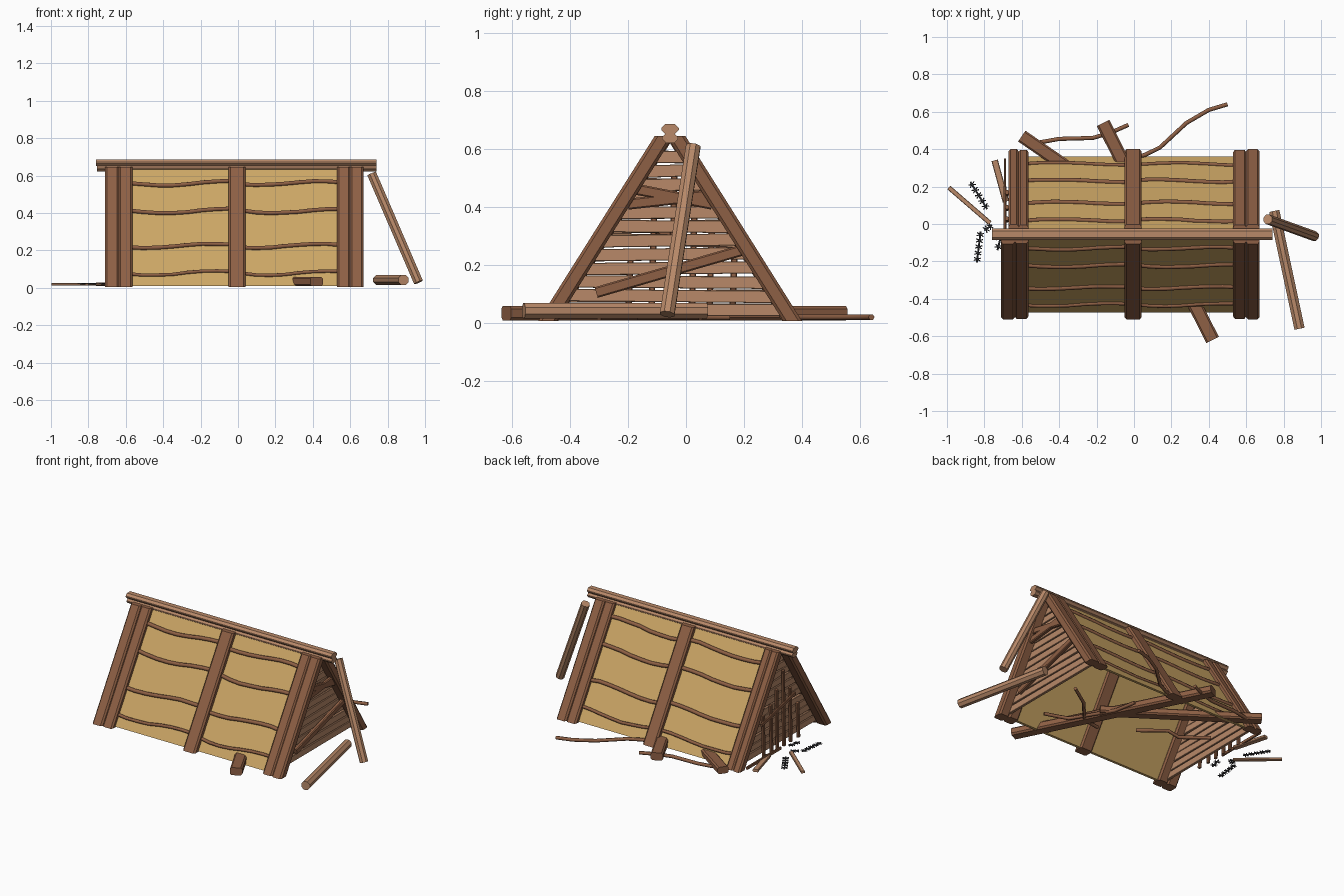
import bpy, bmesh, math, random
from mathutils import Vector, Matrix

random.seed(4)
cube = bpy.data.objects.get("Cube")
if cube:
    bpy.data.objects.remove(cube)


def material(name, r, g, b):
    m = bpy.data.materials.new(name)
    m.use_nodes = True
    m.diffuse_color = (r, g, b, 1)
    m.node_tree.nodes["Principled BSDF"].inputs["Base Color"].default_value = (r, g, b, 1)
    return m


BROWN = material("brown wood", 0.27, 0.115, 0.058)
LIGHT = material("pale wood", 0.48, 0.25, 0.14)
DARK = material("dark branch", 0.19, 0.08, 0.04)
STRAW = material("straw", 0.60, 0.38, 0.13)
IRON = material("dark iron", 0.04, 0.04, 0.045)

RIDGE_Y = -0.055
SLOPE = 0.63


def beam(name, p0, p1, w, h, mat, up=(0, 0, 1), chamfer=0.2, cut=None):
    """Chamfered prism from p0 to p1; cut trims it flat between two heights."""
    p0, p1 = Vector(p0), Vector(p1)
    axis = (p1 - p0).normalized()
    side = Vector(up).cross(axis).normalized()
    top = axis.cross(side)
    c = chamfer * min(w, h)
    a, b = w / 2, h / 2
    outline = [(a, b - c), (a - c, b), (c - a, b), (-a, b - c),
               (-a, c - b), (c - a, -b), (a - c, -b), (a, c - b)]
    bm = bmesh.new()
    rings = [[bm.verts.new(p + side * u + top * v) for u, v in outline] for p in (p0, p1)]
    bm.faces.new(rings[0])
    bm.faces.new(rings[1])
    for i in range(8):
        j = (i + 1) % 8
        bm.faces.new((rings[0][i], rings[0][j], rings[1][j], rings[1][i]))
    if cut:
        for z, n in ((cut[0], -1), (cut[1], 1)):
            geom = bm.verts[:] + bm.edges[:] + bm.faces[:]
            bmesh.ops.bisect_plane(bm, geom=geom, plane_co=(0, 0, z),
                                   plane_no=(0, 0, n), clear_outer=True)
            bmesh.ops.holes_fill(bm, edges=[e for e in bm.edges if e.is_boundary])
    bmesh.ops.recalc_face_normals(bm, faces=bm.faces)
    me = bpy.data.meshes.new(name)
    bm.to_mesh(me)
    bm.free()
    me.materials.append(mat)
    ob = bpy.data.objects.new(name, me)
    bpy.context.collection.objects.link(ob)
    return ob


def branch(name, pts, radius, mat=DARK):
    cu = bpy.data.curves.new(name, 'CURVE')
    cu.dimensions = '3D'
    cu.bevel_depth = radius
    cu.bevel_resolution = 1
    cu.use_fill_caps = True
    sp = cu.splines.new('POLY')
    sp.points.add(len(pts) - 1)
    for p, co in zip(sp.points, pts):
        p.co = (*co, 1)
    cu.materials.append(mat)
    ob = bpy.data.objects.new(name, cu)
    bpy.context.collection.objects.link(ob)


def half(z, inset=0.0):
    return 0.46 - SLOPE * z - inset


def on_slope(s, x, z, inset):
    return (x, RIDGE_Y + s * half(z, inset), z)


# Sloping sides: straw panel, boards and wavy branches
for s, side in ((-1, "front"), (1, "back")):
    normal = (0, s, SLOPE)
    beam(side + "_straw_panel", on_slope(s, -0.01, -0.1, 0.045), on_slope(s, -0.01, 0.75, 0.045),
         1.24, 0.014, STRAW, normal, 0, (0.01, 0.645))
    left = -0.71 if s < 0 else -0.67
    boards = [(left, (left - 0.565) / 2), ((left - 0.565) / 2, -0.565),
              (-0.05, 0.04), (0.53, 0.60), (0.60, 0.67)]
    for i, (x0, x1) in enumerate(boards):
        x = (x0 + x1) / 2
        d = 0.033 + 0.004 * (i % 2)
        beam(side + "_board", on_slope(s, x, -0.1, d), on_slope(s, x, 0.75, d),
             x1 - x0, 0.055, BROWN, normal, 0.18, (0.006, 0.645))
    for x0, x1 in ((-0.59, -0.03), (0.02, 0.55)):
        for z in (0.56, 0.412, 0.225, 0.08):
            phase = random.uniform(2.6, 4.0)
            pts = []
            for k in range(8):
                t = k / 7
                wob = 0.011 * math.sin(phase + 5 * t) + random.uniform(-0.002, 0.002)
                pts.append(on_slope(s, x0 + (x1 - x0) * t, z + wob, 0.034))
            branch(side + "_roof_branch", pts, 0.012 if z > 0.1 else 0.010, BROWN)

# Ridge poles
beam("ridge_pole_top", (-0.76, RIDGE_Y, 0.669), (0.74, RIDGE_Y, 0.669), 0.06, 0.034, LIGHT, chamfer=0.4)
beam("ridge_pole_lower", (-0.755, RIDGE_Y, 0.638), (0.74, RIDGE_Y, 0.638), 0.055, 0.034, LIGHT, chamfer=0.4)

# Planked gable ends
for x, end in ((0.60, "left"), (-0.63, "right")):
    for i in range(12):
        z = 0.045 + i * 0.048
        w = half(z, 0.04)
        tilt = random.uniform(-0.004, 0.004)
        beam(end + "_gable_plank", (x, RIDGE_Y - w, z - tilt), (x, RIDGE_Y + w, z + tilt),
             0.042, 0.018, LIGHT, (1, 0, 0), 0.1)
for p, q in (((-0.31, 0.105), (0.19, 0.25)), ((-0.19, 0.465), (0.09, 0.41)), ((-0.20, 0.41), (0.07, 0.44))):
    beam("gable_brace", (0.635, *p), (0.635, *q), 0.038, 0.025, BROWN, (1, 0, 0))

# Leaning post and the log lying beside it
beam("leaning_post", (0.715, 0.025, 0.61), (0.965, -0.065, 0.03), 0.05, 0.05, LIGHT, (0, 1, 0), 0.3)
beam("fallen_log", (0.75, 0.07, 0.042), (0.885, -0.56, 0.042), 0.055, 0.055, LIGHT, chamfer=0.3)

# Ground beams running under the shelter
beam("long_ground_beam", (0.42, -0.62, 0.034), (-0.165, 0.54, 0.034), 0.075, 0.05, BROWN)
beam("short_ground_beam", (0.2, -0.08, 0.034), (-0.6, 0.47, 0.034), 0.07, 0.045, BROWN)

# Loose branches on the ground
z = 0.02
for pts in (
    [(-0.54, 0.43), (-0.4, 0.455), (-0.22, 0.46), (-0.12, 0.49), (-0.03, 0.53)],
    [(-0.1, 0.33), (0.06, 0.37), (0.14, 0.41), (0.28, 0.54), (0.4, 0.61), (0.5, 0.64)],
    [(0.5, 0.05), (0.35, -0.05), (0.22, -0.2), (0.1, -0.22)],
    [(0.45, -0.3), (0.3, -0.25), (0.15, 0.0), (0.12, 0.15)],
    [(-0.1, -0.1), (-0.25, 0.02), (-0.35, 0.0), (-0.5, 0.12)],
):
    branch("loose_branch", [(x, y, z) for x, y in pts], 0.011, BROWN)

# Upright stakes and rail at the right end
for y, top in ((0.16, 0.30), (0.08, 0.34), (0.02, 0.42), (-0.05, 0.52), (-0.12, 0.38), (-0.2, 0.25)):
    beam("end_stake", (-0.68, y, 0.02), (-0.68, y + 0.01, top), 0.022, 0.018, BROWN, (1, 0, 0))
beam("end_rail", (-0.69, 0.2, 0.25), (-0.69, -0.15, 0.33), 0.022, 0.014, BROWN, (1, 0, 0))
beam("ground_stick", (-0.69, 0.35, 0.025), (-0.69, 0.0, 0.025), 0.012, 0.02, BROWN)

# Loose slats
beam("loose_slat", (-0.99, 0.195, 0.02), (-0.77, 0.005, 0.02), 0.025, 0.014, LIGHT)
beam("loose_slat", (-0.745, 0.34, 0.02), (-0.685, 0.12, 0.02), 0.035, 0.018, LIGHT)

# Barbed wire scraps
for p, q in (((-0.875, 0.225), (-0.785, 0.08)), ((-0.82, -0.04), (-0.84, -0.205)),
             ((-0.71, -0.06), (-0.73, -0.14)), ((-0.80, -0.035), (-0.76, -0.005))):
    p, q = Vector((*p, 0.022)), Vector((*q, 0.022))
    branch("wire", [p, q], 0.005, IRON)
    along = (q - p).normalized()
    across = Vector((-along.y, along.x, 0))
    count = max(2, int((q - p).length / 0.03))
    for k in range(count):
        c = p.lerp(q, (k + 0.5) / count)
        for s in (-1, 1):
            d = (across + along * 0.5 * s) * 0.018
            branch("barb", [c - d, c + d], 0.003, IRON)
